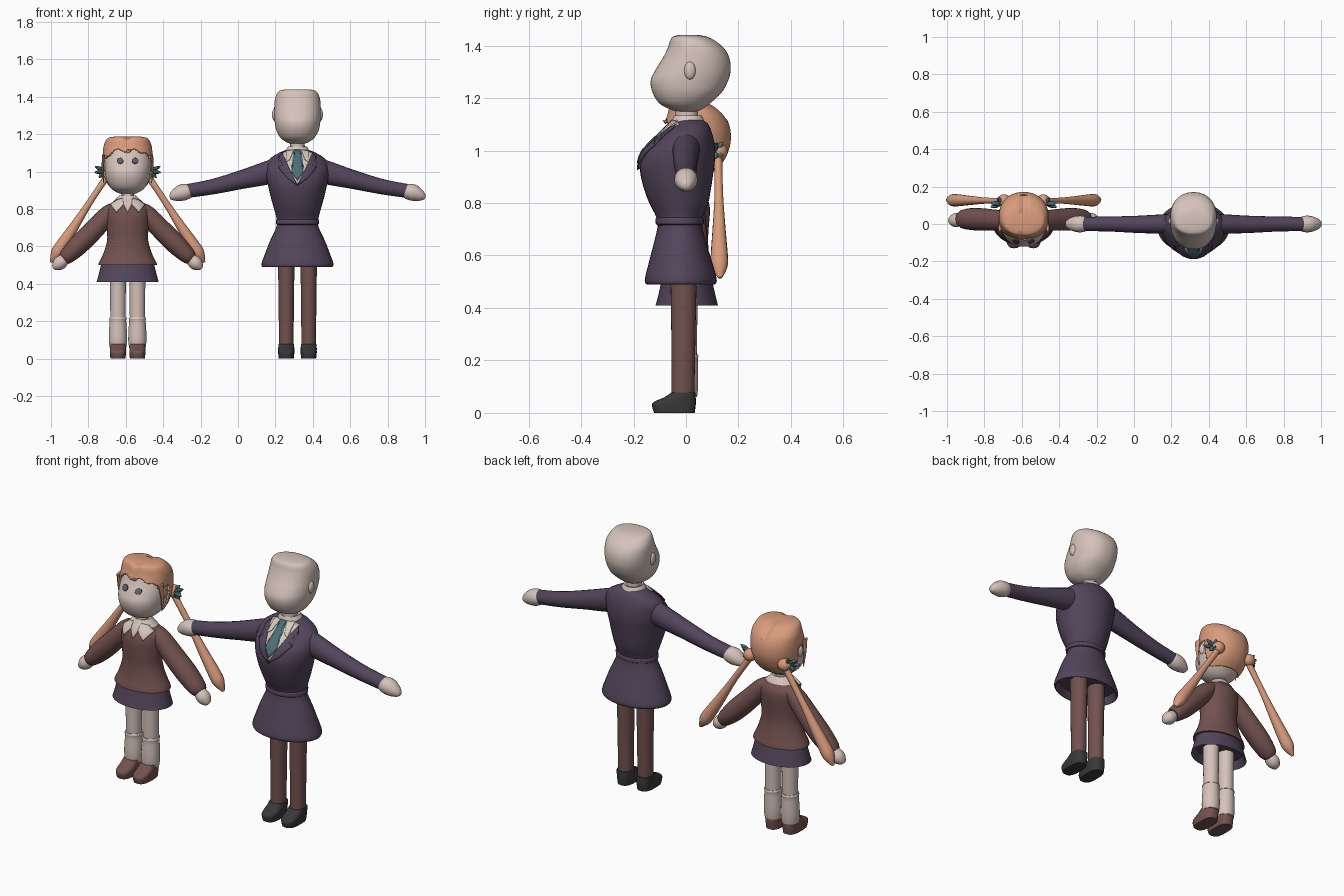
import bpy, bmesh, math
from mathutils import Vector
from mathutils.bvhtree import BVHTree

if "Cube" in bpy.data.objects:
    bpy.data.objects.remove(bpy.data.objects["Cube"])


def material(name, rgb):
    m = bpy.data.materials.new(name)
    m.diffuse_color = (*rgb, 1)
    m.use_nodes = True
    m.node_tree.nodes["Principled BSDF"].inputs["Base Color"].default_value = m.diffuse_color
    return m


SKIN = material("pale skin", (0.66, 0.54, 0.49))
CLOTH = material("off white shirt", (0.68, 0.58, 0.51))
PURPLE = material("dark purple", (0.085, 0.06, 0.105))
BROWN = material("red brown", (0.17, 0.085, 0.078))
TEAL = material("teal", (0.07, 0.16, 0.19))
HAIR = material("orange hair", (0.69, 0.33, 0.2))
BLACK = material("shoe black", (0.04, 0.04, 0.042))
EYE = material("eye grey", (0.11, 0.12, 0.16))
MX, GX = 0.318, -0.59  # centre lines of the tall and the small figure


def finish(name, bm, mat):
    bmesh.ops.recalc_face_normals(bm, faces=bm.faces)
    me = bpy.data.meshes.new(name)
    bm.to_mesh(me)
    bm.free()
    me.materials.append(mat)
    ob = bpy.data.objects.new(name, me)
    bpy.context.collection.objects.link(ob)
    return ob


def loft(name, rings, mat):
    bm = bmesh.new()
    rows = [[bm.verts.new(p) for p in r] for r in rings]
    n = len(rows[0])
    for a, b in zip(rows, rows[1:]):
        for i in range(n):
            j = (i + 1) % n
            bm.faces.new((a[i], a[j], b[j], b[i]))
    bm.faces.new(rows[0])
    bm.faces.new(rows[-1])
    return finish(name, bm, mat)


def spline(secs, steps):
    """Smooth interpolation between section tuples."""
    if steps < 2:
        return secs
    out = []
    for i in range(len(secs) - 1):
        q = [secs[max(0, min(len(secs) - 1, i + k))] for k in (-1, 0, 1, 2)]
        for s in range(steps):
            t = s / steps
            out.append(tuple(b + 0.5 * t * (c - a + t * (2*a - 5*b + 4*c - d + t * (3*(b - c) + d - a)))
                             for a, b, c, d in zip(*q)))
    return out + [secs[-1]]


def zloft(name, secs, mat, x0, steps=4, seg=36, e=2.0):
    """Stack of oval sections: (z, front y, back y, half width)."""
    rings = []
    for z, yf, yb, rx in spline(secs, steps):
        ring = []
        for i in range(seg):
            a = math.tau * i / seg
            c, s = math.cos(a), math.sin(a)
            px = math.copysign(abs(c) ** (2 / e), c)
            py = math.copysign(abs(s) ** (2 / e), s)
            ring.append((x0 + rx * px, (yf + yb) / 2 + (yb - yf) / 2 * py, z))
        rings.append(ring)
    return loft(name, rings, mat)


def tube(name, pts, mat, steps=4, seg=20):
    """Limb along a path: (x, y, z, radius in xz, radius in y)."""
    pts = spline(pts, steps)
    rings = []
    for i, p in enumerate(pts):
        t = Vector(pts[min(i + 1, len(pts) - 1)][:3]) - Vector(pts[max(i - 1, 0)][:3])
        u = t.cross(Vector((0, 1, 0))).normalized()
        v = u.cross(t).normalized()
        rings.append([Vector(p[:3]) + u * p[3] * math.cos(math.tau * k / seg)
                      + v * p[4] * math.sin(math.tau * k / seg) for k in range(seg)])
    return loft(name, rings, mat)


def ball(name, loc, scale, mat):
    bm = bmesh.new()
    bmesh.ops.create_uvsphere(bm, u_segments=20, v_segments=12, radius=1)
    for v in bm.verts:
        v.co = Vector([c * s + o for c, s, o in zip(v.co, scale, loc)])
    return finish(name, bm, mat)


def plate(name, outline, mat, target, x0, lift=0.004):
    """Thin patch laid on the front of a target; outline is (x, z)."""
    tree = BVHTree.FromPolygons([v.co for v in target.data.vertices],
                                [tuple(p.vertices) for p in target.data.polygons])
    bm = bmesh.new()
    bm.faces.new([bm.verts.new((x0 + x, 0, z)) for x, z in outline])
    bmesh.ops.triangulate(bm, faces=bm.faces)
    bmesh.ops.subdivide_edges(bm, edges=bm.edges, cuts=6, use_grid_fill=True)
    y = -0.05
    for v in bm.verts:
        hit = tree.ray_cast(Vector((v.co.x, -1, v.co.z)), Vector((0, 1, 0)))[0]
        y = hit.y if hit else y
        v.co.y = y - lift
    ob = finish(name, bm, mat)
    mod = ob.modifiers.new("thickness", "SOLIDIFY")
    mod.thickness, mod.offset = 0.007, 0
    return ob


def shoe(name, x, mat, w):
    zloft(name, [(0, -.122, .033, w * .93), (.028, -.13, .037, w), (.043, -.122, .038, w),
                 (.058, -.085, .037, w), (.078, -.055, .035, w * .95)], mat, x, 2, 24, 2.8)


# Shared head shape
HEAD = [(1.147, -.025, .035, .03), (1.157, -.06, .06, .058), (1.18, -.102, .092, .09),
        (1.22, -.127, .135, .113), (1.265, -.135, .16, .122), (1.305, -.118, .17, .125),
        (1.35, -.09, .166, .124), (1.39, -.07, .145, .12), (1.42, -.06, .108, .108),
        (1.434, -.05, .08, .092), (1.44, -.03, .05, .06)]

# ---- Tall figure ----
zloft("tall_head", HEAD, SKIN, MX, 4, 48, 2.2)
zloft("tall_neck", [(1.09, -.04, .045, .04), (1.18, -.04, .045, .038)], SKIN, MX, 1)
jacket = zloft("jacket_top", [
    (.715, -.108, .06, .108), (.75, -.115, .066, .112), (.80, -.14, .085, .125), (.86, -.162, .096, .142),
    (.92, -.175, .105, .156), (.96, -.171, .11, .165), (1.0, -.155, .111, .168), (1.04, -.117, .106, .163),
    (1.07, -.086, .098, .146), (1.10, -.055, .085, .10), (1.12, -.035, .06, .05)], PURPLE, MX)
zloft("jacket_waistband", [(.715, -.108, .06, .108), (.72, -.115, .067, .115), (.738, -.117, .069, .116),
                           (.745, -.112, .064, .111)], PURPLE, MX, 1)
zloft("jacket_skirt", [(.53, -.13, .09, .165), (.50, -.142, .102, .178), (.49, -.15, .11, .186),
                       (.50, -.157, .117, .192), (.52, -.155, .115, .189), (.56, -.145, .104, .174),
                       (.63, -.127, .083, .147), (.69, -.112, .066, .118), (.725, -.106, .06, .108)], PURPLE, MX, 3)
zloft("shirt_collar", [(1.095, -.058, .075, .072), (1.112, -.055, .07, .064), (1.134, -.046, .06, .05),
                       (1.13, -.04, .053, .044)], CLOTH, MX, 1)
plate("shirt_front", [(-.085, 1.10), (-.04, 1.115), (.04, 1.115), (.085, 1.10), (.05, 1.02), (0, .93),
                      (-.05, 1.02)], CLOTH, jacket, MX)
plate("necktie", [(-.017, 1.115), (.017, 1.115), (.012, 1.085), (.033, 1.0), (0, .953), (-.033, 1.0),
                  (-.012, 1.085)], TEAL, jacket, MX, .012)
for s in (-1, 1):
    plate("lapel", [(s * .08, 1.10), (s * .045, 1.02), (0, .925), (s * .055, .965), (s * .1, 1.02),
                    (s * .078, 1.035), (s * .1, 1.075)], PURPLE, jacket, MX, .009)
    plate("shirt_collar_flap", [(s * .02, 1.115), (s * .06, 1.11), (s * .062, 1.05), (s * .04, 1.065)],
          CLOTH, jacket, MX, .012)
    ball("tall_ear", (MX + s * .122, .015, 1.305), (.014, .022, .034), SKIN)
    tube("jacket_sleeve", [(MX + s * .09, 0, 1.02, .06, .055), (MX + s * .16, 0, .994, .062, .052),
                           (MX + s * .30, -.002, .957, .05, .046), (MX + s * .45, 0, .92, .041, .04),
                           (MX + s * .585, 0, .897, .037, .038)], PURPLE)
    tube("tall_hand", [(MX + s * .565, 0, .9, .028, .028), (MX + s * .585, 0, .895, .04, .042),
                       (MX + s * .62, 0, .887, .044, .044), (MX + s * .655, 0, .873, .032, .034),
                       (MX + s * .678, 0, .863, .016, .018), (MX + s * .683, 0, .861, .005, .006)], SKIN)
    zloft("trouser_leg", [(.06, -.055, .032, .039), (.3, -.056, .036, .041), (.56, -.06, .042, .045)],
          BROWN, MX + s * .06, 2, 24)
    shoe("tall_shoe", MX + s * .06, BLACK, .043)

# ---- Small figure ----
GHEAD = [(z - .268, f * .9, b * .94, w) for z, f, b, w in HEAD]
face = zloft("small_head", GHEAD, SKIN, GX, 4, 48, 2.2)
zloft("small_neck", [(.82, -.035, .038, .033), (.91, -.035, .038, .033)], SKIN, GX, 1)

# Hair cap: enlarged head with the face and ear areas cut away
cap = zloft("hair_cap", [(z + max(0, z - 1.0) * .09, f - .011, b + .011, w + .009) for z, f, b, w in GHEAD],
            HAIR, GX, 8, 144, 2.2)


def hairline(x, y):
    if y > .045:
        return .915
    if y > -.03:
        return 1.07
    return 1.105 + .018 * abs(math.sin(x * 36 + .5)) - .04 * min(1, abs(x) / .12) ** 4


bm = bmesh.new()
bm.from_mesh(cap.data)
cut = []
for f in bm.faces:
    c = f.calc_center_median()
    if c.z < hairline(c.x - GX, c.y):
        cut.append(f)
bmesh.ops.delete(bm, geom=cut, context="FACES")
for v in bm.verts:  # parting groove on the crown
    if v.co.z > 1.12:
        v.co.z -= .013 * math.exp(-((v.co.x - GX) / .02) ** 2)
bm.to_mesh(cap.data)
bm.free()
mod = cap.modifiers.new("thickness", "SOLIDIFY")
mod.thickness, mod.offset = .01, -1

sweater = zloft("sweater", [
    (.50, -.105, .11, .157), (.515, -.103, .108, .153), (.56, -.091, .096, .131), (.63, -.083, .084, .11),
    (.70, -.085, .086, .112), (.76, -.085, .091, .116), (.80, -.075, .088, .113), (.83, -.06, .072, .09),
    (.86, -.036, .047, .046)], BROWN, GX)
zloft("small_skirt", [(.45, -.09, .095, .14), (.415, -.11, .117, .16), (.41, -.116, .122, .166),
                      (.45, -.105, .112, .155), (.51, -.092, .098, .14)], PURPLE, GX, 1, 48)
zloft("small_collar", [(.838, -.058, .07, .08), (.852, -.052, .062, .065), (.872, -.04, .048, .045),
                       (.87, -.035, .042, .038)], CLOTH, GX, 1)
plate("neck_opening", [(-.04, .857), (.04, .857), (0, .78)], SKIN, sweater, GX)
for s in (-1, 1):
    gx = lambda r: GX + s * r
    plate("collar_flap", [(s * .025, .857), (s * .06, .848), (s * .092, .825), (s * .06, .782),
                          (s * .022, .825)], CLOTH, sweater, GX, .01)
    plate("eye", [(s * .04 + .017 * math.cos(k * math.tau / 14), 1.058 + .015 * math.sin(k * math.tau / 14))
                  for k in range(14)], EYE, face, GX)
    ball("small_ear", (gx(.122), .01, 1.03), (.013, .02, .03), SKIN)
    tube("side_hair_lock", [(gx(.128), -.02, 1.09, .008, .022), (gx(.133), -.015, 1.02, .006, .012),
                            (gx(.128), -.01, .94, .002, .003)], HAIR, 3, 10)
    # pigtails
    ball("hair_knot", (gx(.105), .125, .995), (.036, .034, .034), HAIR)
    tube("pigtail", [(gx(.10), .122, .99, .018, .016), (gx(.2), .125, .84, .017, .016),
                     (gx(.29), .126, .70, .026, .025), (gx(.36), .127, .595, .033, .033),
                     (gx(.385), .128, .555, .029, .03), (gx(.41), .13, .515, .006, .008)], HAIR, 3, 16)
    for dx, dy, dz in ((.055, 0, .028), (.058, -.02, -.004), (.035, 0, -.032), (.015, .03, .03), (.02, .03, -.02)):
        tube("hair_bow", [(gx(.118), .11, 1.0, .009, .009),
                          (gx(.118 + dx * .6), .11 + dy * .6, 1 + dz * .6, .012, .014),
                          (gx(.12 + dx), .11 + dy, 1 + dz, .002, .002)], TEAL, 2, 8)
    # arms
    tube("sweater_sleeve", [(gx(.06), .015, .81, .03, .045), (gx(.10), .018, .775, .048, .052),
                            (gx(.18), .022, .69, .054, .058), (gx(.26), .026, .61, .054, .06),
                            (gx(.32), .026, .552, .044, .052), (gx(.342), .025, .533, .034, .038)], BROWN)
    tube("small_hand", [(gx(.325), .024, .548, .022, .025), (gx(.35), .022, .522, .035, .037),
                        (gx(.372), .02, .503, .034, .036), (gx(.392), .018, .487, .018, .02),
                        (gx(.397), .018, .483, .005, .006)], SKIN)
    # legs
    zloft("small_leg", [(.15, -.04, .04, .04), (.47, -.045, .045, .043)], SKIN, gx(.052), 1, 24)
    zloft("sock", [(.06, -.045, .042, .044), (.1, -.05, .046, .049), (.16, -.048, .046, .047),
                   (.207, -.045, .045, .044), (.213, -.048, .048, .047), (.222, -.045, .045, .043)],
          SKIN, gx(.052), 2, 24)
    shoe("small_shoe", gx(.052), BROWN, .043)

# Smooth shading with sharp hems
bpy.ops.object.select_all(action="DESELECT")
for ob in bpy.data.objects:
    ob.select_set(True)
bpy.context.view_layer.objects.active = cap
bpy.ops.object.shade_smooth_by_angle(angle=math.radians(42))
